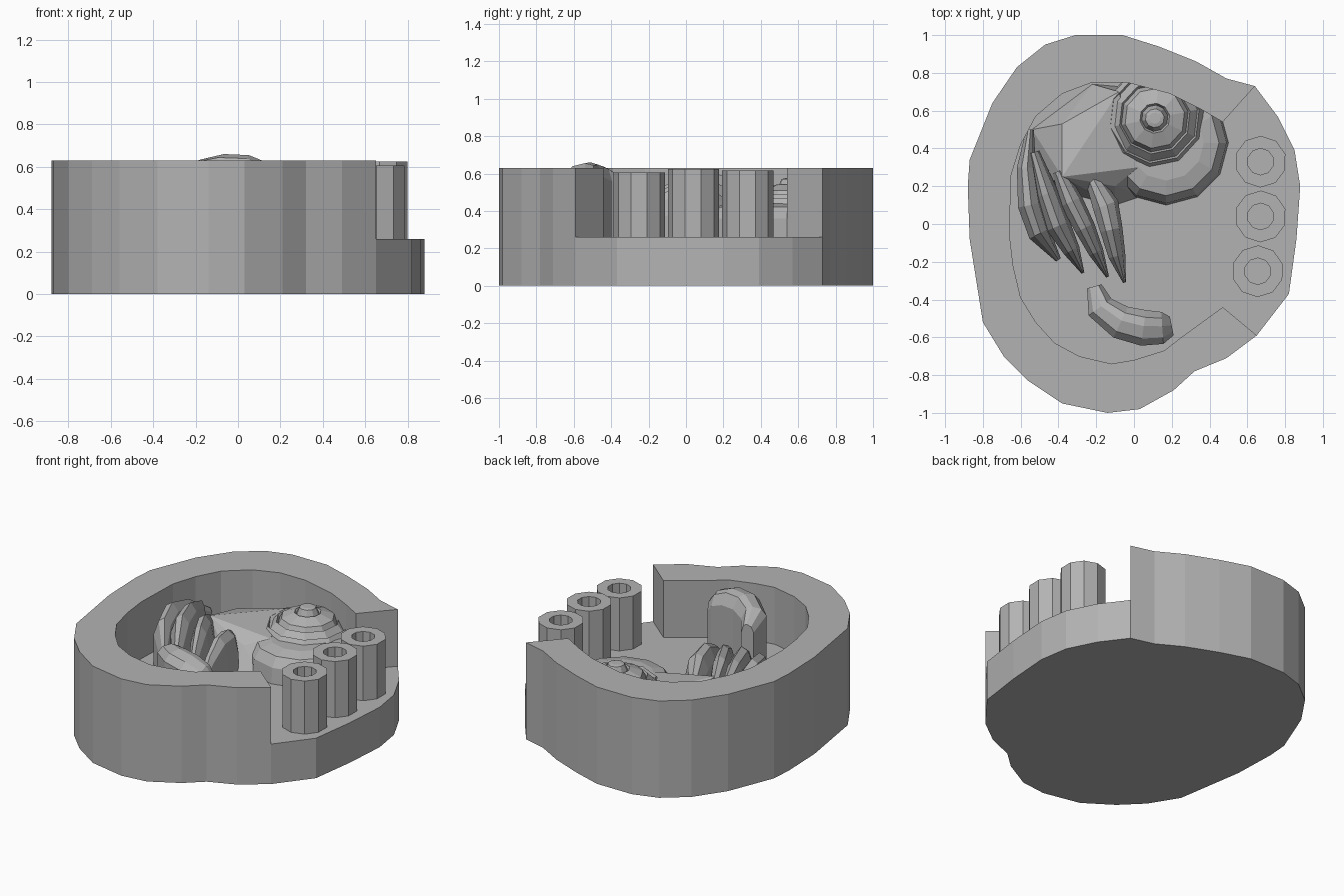
import bpy, bmesh, math
from mathutils import Vector

if "Cube" in bpy.data.objects:
    bpy.data.objects.remove(bpy.data.objects["Cube"])

grey = bpy.data.materials.new("plain grey")
grey.use_nodes = True
grey.diffuse_color = (0.45, 0.45, 0.45, 1)
grey.node_tree.nodes["Principled BSDF"].inputs["Base Color"].default_value = grey.diffuse_color

FLOOR, RIM = 0.26, 0.63


def finish(name, bm):
    bmesh.ops.recalc_face_normals(bm, faces=bm.faces)
    me = bpy.data.meshes.new(name)
    bm.to_mesh(me)
    bm.free()
    me.materials.append(grey)
    ob = bpy.data.objects.new(name, me)
    bpy.context.collection.objects.link(ob)
    return ob


def prism(name, outline, z0, z1):
    bm = bmesh.new()
    face = bm.faces.new([bm.verts.new((x, y, z0)) for x, y in outline])
    ext = bmesh.ops.extrude_face_region(bm, geom=[face], use_keep_orig=True)
    top = [g for g in ext["geom"] if isinstance(g, bmesh.types.BMVert)]
    bmesh.ops.translate(bm, verts=top, vec=(0, 0, z1 - z0))
    return finish(name, bm)


def lathe(name, centre, profile, sides, turn=0.0):
    bm = bmesh.new()
    rings = []
    for r, z in profile:
        rings.append([bm.verts.new((centre[0] + r * math.cos(turn + math.tau * i / sides),
                                    centre[1] + r * math.sin(turn + math.tau * i / sides), z))
                      for i in range(sides)])
    for a, b in zip(rings, rings[1:]):
        for i in range(sides):
            j = (i + 1) % sides
            bm.faces.new((a[i], a[j], b[j], b[i]))
    bm.faces.new(rings[0])
    bm.faces.new(rings[-1])
    return finish(name, bm)


def hull(name, points):
    bm = bmesh.new()
    for p in points:
        bm.verts.new(p)
    bmesh.ops.convex_hull(bm, input=bm.verts)
    return finish(name, bm)


def ridge(name, path, section):
    """Loft a faceted ridge along (x, y, half width, top height) stations."""
    bm = bmesh.new()
    rings = []
    for i, (x, y, w, h) in enumerate(path):
        before, after = path[max(i - 1, 0)], path[min(i + 1, len(path) - 1)]
        along = Vector((after[0] - before[0], after[1] - before[1])).normalized()
        rings.append([bm.verts.new((x - along.y * w * s, y + along.x * w * s,
                                    FLOOR - 0.01 + (h - FLOOR) * t)) for s, t in section])
    n = len(section)
    for a, b in zip(rings, rings[1:]):
        for i in range(n):
            j = (i + 1) % n
            bm.faces.new((a[i], a[j], b[j], b[i]))
    bm.faces.new(rings[0])
    bm.faces.new(rings[-1])
    return finish(name, bm)


# Tray base and the C-shaped wall, sharing the outer outline
outer = [(.64, .73), (.49, .77), (.33, .86), (.13, .94), (-.06, 1), (-.31, 1), (-.47, .95),
         (-.62, .83), (-.75, .64), (-.87, .34), (-.88, .2), (-.87, -.08), (-.8, -.52),
         (-.69, -.7), (-.56, -.83), (-.38, -.95), (-.14, -1), (.03, -.98), (.21, -.88),
         (.32, -.78), (.49, -.71), (.65, -.59)]
open_side = [(.82, -.37), (.86, -.08), (.88, .2), (.85, .39), (.76, .57)]
inner = [(.47, .54), (.35, .61), (.19, .69), (-.04, .75), (-.22, .75), (-.38, .69), (-.52, .57),
         (-.6, .42), (-.65, .26), (-.66, -.05), (-.64, -.22), (-.6, -.39), (-.52, -.52),
         (-.42, -.63), (-.29, -.7), (-.12, -.74), (0, -.72), (.16, -.67), (.25, -.6),
         (.36, -.52), (.47, -.44)]
prism("base", outer + open_side, 0, FLOOR)
prism("wall", outer + inner[::-1], FLOOR, RIM)

# Hollow pegs along the open side
for label, x, y, top in (("back", .67, .33, .615), ("middle", .67, .04, .625), ("front", .655, -.25, .605)):
    lathe(label + "_peg", (x, y), [(.137, FLOOR), (.137, top), (.07, top), (.07, top - .15)], 10, .3)

# Stepped coil on a broad skirt
lathe("coil_skirt", (.17, .43), [(.33, FLOOR), (.32, .36), (.28, .42), (.2, .44)], 12)
lathe("coil", (.11, .56), [(.27, FLOOR), (.265, .43), (.24, .465), (.23, .445), (.19, .49),
                           (.18, .47), (.16, .51), (.08, .54), (.07, .52), (.05, .57),
                           (.03, .575)], 10, .2)

# Sloping palm joining the coil to the claws
hull("palm", [(-.38, .53, .44), (-.08, .7, .46), (.02, .3, .44), (-.1, .2, .4), (-.38, .25, .5),
              (-.54, .5, FLOOR), (-.22, .74, FLOOR), (0, .72, FLOOR), (.05, .15, FLOOR),
              (-.1, .1, FLOOR), (-.5, .2, FLOOR)])

# Curved claws reaching forward
claw = [(-1, 0), (-1, .65), (-.5, .93), (.1, 1), (.7, .85), (1, .5), (1, 0)]
claws = {
    "outer_claw": [(-.55, .5, .02, .42), (-.57, .3, .05, .55), (-.55, .1, .065, .61),
                   (-.5, -.05, .06, .58), (-.4, -.19, .015, .42)],
    "second_claw": [(-.53, .38, .03, .52), (-.46, .16, .06, .61), (-.4, -.01, .065, .61),
                    (-.33, -.14, .045, .53), (-.27, -.26, .008, .38)],
    "third_claw": [(-.4, .28, .035, .5), (-.33, .12, .06, .58), (-.26, -.02, .055, .58),
                   (-.2, -.15, .04, .51), (-.14, -.28, .008, .38)],
    "inner_claw": [(-.22, .24, .04, .46), (-.15, .1, .07, .54), (-.12, -.03, .06, .55),
                   (-.09, -.17, .045, .48), (-.05, -.31, .008, .36)],
}
for name, path in claws.items():
    ridge(name, path, claw)

# Crescent block standing at the front
crescent = [(-1, 0), (-1, .85), (-.6, .96), (.1, 1), (.6, .97), (1, .8), (1, 0)]
ridge("crescent", [(-.21, -.33, .04, .58), (-.18, -.44, .075, .645), (-.07, -.52, .09, .67),
                   (.05, -.55, .095, .665), (.15, -.55, .085, .625), (.2, -.54, .05, .56)], crescent)
